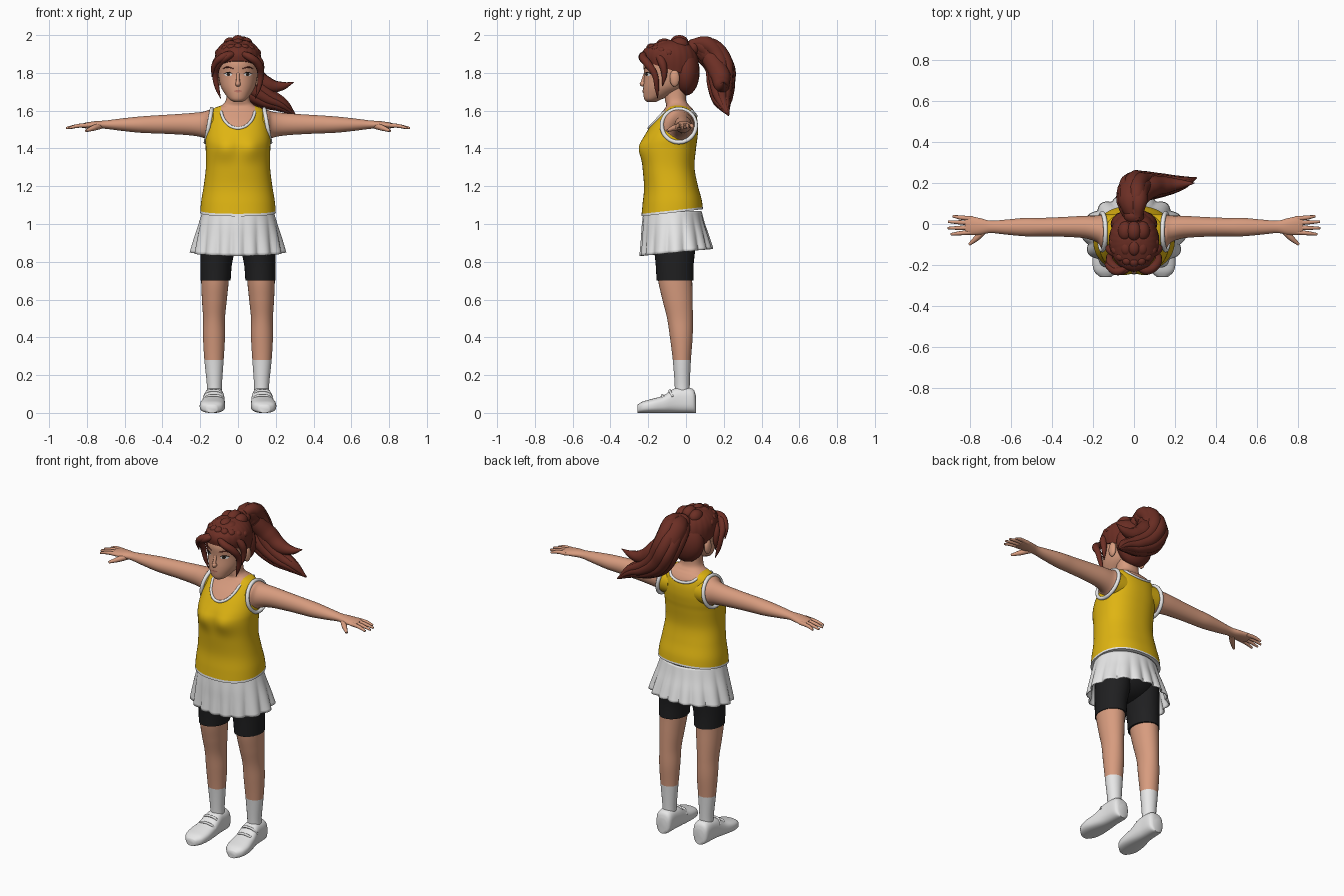
import bpy, bmesh, math
from math import sin, cos, pi, exp, sqrt
from mathutils import Vector
from mathutils.bvhtree import BVHTree

if "Cube" in bpy.data.objects:
    bpy.data.objects.remove(bpy.data.objects["Cube"])


def material(name, r, g, b):
    m = bpy.data.materials.new(name)
    m.use_nodes = True
    m.diffuse_color = (r, g, b, 1)
    m.node_tree.nodes["Principled BSDF"].inputs["Base Color"].default_value = (r, g, b, 1)
    return m


skin = material("skin", .68, .33, .21)
lip = material("lips", .5, .18, .13)
hair = material("auburn hair", .15, .028, .018)
yellow = material("yellow cloth", .74, .46, .006)
white = material("white cloth", .8, .8, .8)
black = material("black cloth", .014, .014, .015)
dark = material("dark eye", .03, .018, .012)


def finish(name, bm, mats, paint=None):
    bmesh.ops.recalc_face_normals(bm, faces=bm.faces)
    for f in bm.faces:
        f.material_index = paint(f.calc_center_median()) if paint else 0
    me = bpy.data.meshes.new(name)
    bm.to_mesh(me)
    bm.free()
    for m in mats:
        me.materials.append(m)
    me.shade_smooth()
    me.set_sharp_from_angle(angle=math.radians(55))
    ob = bpy.data.objects.new(name, me)
    bpy.context.collection.objects.link(ob)
    return ob


def refine(rows, steps):
    """Smoothly interpolate the cross-section rows."""
    out = []
    for i in range(len(rows) - 1):
        quad = [rows[max(i - 1, 0)], rows[i], rows[i + 1], rows[min(i + 2, len(rows) - 1)]]
        for k in range(steps):
            t = k / steps
            out.append([b + .5 * t * (c - a + t * (2*a - 5*b + 4*c - d + t * (3*(b - c) + d - a)))
                        for a, b, c, d in zip(*quad)])
    return out + [rows[-1]]


def loft(name, rows, mats, axis="z", n=32, power=2, steps=4, s=1, warp=None, paint=None, cap=True):
    """Rows are (position on axis, centre a, centre b, radius a, radius b)."""
    bm = bmesh.new()
    rings = []
    for t, a, b, ra, rb in refine(rows, steps):
        ring = []
        for i in range(n):
            c, d = cos(2 * pi * i / n), sin(2 * pi * i / n)
            u = a + ra * math.copysign(abs(c) ** (2 / power), c)
            v = b + rb * math.copysign(abs(d) ** (2 / power), d)
            p = Vector({"z": (u, v, t), "x": (t, u, v), "y": (u, t, v)}[axis])
            p = warp(p) if warp else p
            ring.append(bm.verts.new((p.x * s, p.y, p.z)))
        rings.append(ring)
    for lo, hi in zip(rings, rings[1:]):
        for i in range(n):
            j = (i + 1) % n
            bm.faces.new((lo[i], lo[j], hi[j], hi[i]))
    if cap:
        bm.faces.new(rings[0])
        bm.faces.new(rings[-1])
    return finish(name, bm, mats, paint)


def fb(rows):
    """Turn (height, front, back, half width) into loft rows."""
    return [(z, 0, (f + b) / 2, w, (b - f) / 2) for z, f, b, w in rows]


def tube(name, pts, radii, mat, s=1, cyclic=False):
    cu = bpy.data.curves.new(name, "CURVE")
    cu.dimensions = "3D"
    cu.bevel_depth, cu.bevel_resolution, cu.resolution_u = 1, 3, 6
    cu.use_fill_caps = True
    sp = cu.splines.new("BEZIER")
    sp.bezier_points.add(len(pts) - 1)
    for bp, p, r in zip(sp.bezier_points, pts, radii):
        bp.co = (p[0] * s, p[1], p[2])
        bp.radius = r
        bp.handle_left_type = bp.handle_right_type = "AUTO"
    sp.use_cyclic_u = cyclic
    cu.materials.append(mat)
    ob = bpy.data.objects.new(name, cu)
    bpy.context.collection.objects.link(ob)


def ball(name, loc, size, mat):
    bm = bmesh.new()
    bmesh.ops.create_uvsphere(bm, u_segments=24, v_segments=14, radius=1)
    for v in bm.verts:
        v.co = Vector([l + c * k for l, c, k in zip(loc, v.co, size)])
    finish(name, bm, [mat])


def surface(ob):
    tree = BVHTree.FromPolygons([v.co for v in ob.data.vertices], [p.vertices for p in ob.data.polygons])

    def hit(x, z, side=-1):
        p = tree.ray_cast(Vector((x, side, z)), Vector((0, -side, 0)))[0]
        return p.y if p else -.06
    return hit


# Torso with neck; shirt colour, neckline and hem are painted by position
def neckline(x, depth):
    return 1.612 - depth * sqrt(max(0, 1 - (x / .09) ** 2))


def torso_warp(p):
    p.z += .12 * (p.y + .07) * max(0, min(1, (1.3 - p.z) / .25))
    if p.y < -.1:
        p.y -= .02 * exp(-((abs(p.x) - .07) ** 2 + (p.z - 1.4) ** 2) / .0035)
    return p


def torso_paint(c):
    if abs(c.x) < .09 and c.z > neckline(c.x, .105 if c.y < -.05 else .04):
        return 0
    return 2 if c.z - .12 * (c.y + .07) < 1.073 else 1


torso = loft("torso_and_shirt", fb([
    (1.06, -.236, .09, .2), (1.12, -.23, .082, .195), (1.2, -.222, .062, .182), (1.3, -.23, .045, .17),
    (1.4, -.236, .053, .171), (1.45, -.225, .06, .172), (1.5, -.2, .064, .165), (1.55, -.165, .06, .155),
    (1.59, -.13, .047, .146), (1.615, -.11, .03, .122), (1.63, -.105, .015, .085), (1.66, -.112, 0, .063),
    (1.74, -.12, 0, .06)]), [skin, yellow, white], n=96, power=2.3, steps=7, warp=torso_warp, paint=torso_paint)
skin_y = surface(torso)
xs = [.088 * cos(pi * i / 12) for i in range(13)]
trim = [(x, skin_y(x, neckline(x, .105)), neckline(x, .105)) for x in xs]
trim += [(x, skin_y(x, neckline(x, .04), 1), neckline(x, .04)) for x in reversed(xs[1:-1])]
tube("neck_trim", trim, [.008] * len(trim), white, cyclic=True)


# Pleated skirt
def pleat(p):
    f = (1.07 - p.z) / .22
    dy = p.y + .055
    k = 1 + .09 * f * (abs(cos(8 * math.atan2(dy, p.x))) - .6)
    return Vector((p.x * k, dy * k - .055, p.z + .1 * dy * f))


skirt = loft("skirt", fb([(1.07, -.225, .082, .188), (1, -.232, .098, .207), (.93, -.235, .118, .227),
                          (.85, -.24, .138, .247)]), [white], n=160, warp=pleat, cap=False)
solid = skirt.modifiers.new("thickness", "SOLIDIFY")
solid.thickness = .008
ball("hips", (0, -.06, .96), (.18, .13, .12), black)

# Head and face details laid onto its surface
head = loft("head", fb([
    (1.645, -.205, -.16, .02), (1.66, -.22, -.13, .045), (1.69, -.226, -.06, .07), (1.73, -.226, 0, .092),
    (1.79, -.221, .03, .104), (1.85, -.225, .04, .108), (1.9, -.205, .035, .1), (1.94, -.15, 0, .07),
    (1.955, -.1, -.05, .03)]), [skin], n=64, steps=6)
face_y = surface(head)


def decal(name, x, z, rx, rz, mat, lift):
    bm = bmesh.new()
    bmesh.ops.create_circle(bm, cap_ends=True, cap_tris=True, segments=20, radius=1)
    for v in bm.verts:
        px, pz = x + v.co.x * rx, z + v.co.y * rz
        v.co = (px, face_y(px, pz) - lift, pz)
    finish(name, bm, [mat])


ball("nose", (0, -.226, 1.742), (.014, .019, .015), skin)
tube("nose_bridge", [(0, -.215, 1.8), (0, -.224, 1.77), (0, -.23, 1.746)], [.008, .009, .011], skin)
decal("mouth", 0, 1.703, .022, .006, lip, .003)
for s, side in ((1, "left"), (-1, "right")):
    decal(side + "_eye_white", s * .052, 1.792, .02, .009, white, .002)
    decal(side + "_iris", s * .051, 1.792, .009, .009, dark, .004)
    lash = [(x, face_y(x, z) - .002, z) for x, z in ((.03, 1.795), (.05, 1.803), (.075, 1.795))]
    tube(side + "_lashes", lash, [.001, .003, .001], dark, s)
    brow = [(x, face_y(x, z) - .001, z) for x, z in ((.025, 1.823), (.055, 1.83), (.083, 1.82))]
    tube(side + "_brow", brow, [.002, .004, .001], hair, s)
    ball(side + "_ear", (s * .106, -.06, 1.772), (.016, .026, .045), skin)


# Hair cap with combed ridges, raised above the forehead
def comb(p):
    a = math.atan2(p.y + .09, p.x)
    k = 1 + .012 * abs(sin(11 * a))
    z = p.z - (p.y + .03) * .32 * (1.97 - p.z) / .17
    return Vector((p.x * k, (p.y + .09) * k - .09, z))


loft("hair_cap", fb([(1.8, -.228, .06, .113), (1.85, -.232, .066, .12), (1.9, -.22, .06, .117),
                     (1.94, -.185, .04, .096), (1.965, -.14, 0, .065), (1.975, -.1, -.05, .03)]),
     [hair], n=110, warp=comb)
ball("back_hair", (0, 0, 1.805), (.114, .072, .125), hair)
ball("hair_tie", (0, .04, 1.935), (.05, .04, .045), hair)

# Braided crown and knot
for i in range(9):
    a = pi * (i + .5) / 9
    ball("braid_segment", (.1 * cos(a), -.07 - .115 * sin(a), 1.9 + .035 * sin(a)), (.024, .024, .021), hair)
for i in (-1, 0, 1):
    ball("crown_knot", (i * .042, -.035, 1.962 - abs(i) * .012), (.036, .048, .038), hair)
    ball("crown_front", (i * .038, -.115, 1.957 - abs(i) * .01), (.03, .04, .025), hair)

# Fringe and side locks
for s, side in ((1, "left"), (-1, "right")):
    tube(side + "_fringe", [(.01, -.205, 1.905), (.06, -.228, 1.885), (.107, -.2, 1.845), (.12, -.165, 1.79),
                            (.11, -.155, 1.72), (.092, -.15, 1.665)], [.012, .021, .022, .017, .012, .002], hair, s)
    tube(side + "_temple_lock", [(.08, -.15, 1.9), (.116, -.125, 1.85), (.12, -.115, 1.79), (.112, -.125, 1.73)],
         [.02, .022, .015, .002], hair, s)
tube("swept_lock", [(-.02, -.2, 1.91), (-.08, -.232, 1.885), (-.125, -.205, 1.84), (-.138, -.18, 1.78)],
     [.012, .02, .016, .002], hair)

# Ponytail made from a bundle of locks
path = [(0, .03, 1.94), (-.01, .11, 1.92), (0, .175, 1.84), (.05, .185, 1.74), (.14, .19, 1.67),
        (.23, .2, 1.63), (.305, .225, 1.575)]
girth = [.045, .085, .087, .08, .062, .038, .004]
tube("ponytail_core", path, [g * .8 for g in girth], hair)
for i in range(8):
    a = 2 * pi * i / 8
    off = Vector((.7 * cos(a), .8 * sin(a), .7 * cos(a))) * .55
    tube("ponytail_lock", [Vector(p) + off * g for p, g in zip(path, girth)], [g * .5 for g in girth], hair)
tube("ponytail_upper_tip", [(.02, .13, 1.88), (.08, .18, 1.79), (.16, .19, 1.735), (.23, .195, 1.73),
                            (.295, .2, 1.75)], [.05, .055, .042, .024, .002], hair)

# Limbs
for s, side in ((1, "left"), (-1, "right")):
    loft(side + "_arm", [
        (.09, -.035, 1.52, .085, .08), (.15, -.038, 1.522, .086, .083), (.18, -.025, 1.525, .066, .07),
        (.24, -.015, 1.528, .055, .06), (.35, -.014, 1.528, .048, .052), (.45, -.015, 1.527, .045, .047),
        (.53, -.015, 1.526, .045, .042), (.63, -.015, 1.526, .036, .031), (.7, -.014, 1.526, .03, .022),
        (.75, -.012, 1.525, .04, .02), (.8, -.008, 1.522, .046, .016), (.825, -.006, 1.52, .042, .011)],
        [skin, yellow], "x", s=s, paint=lambda c: 1 if abs(c.x) < .146 else 0)
    ring = []
    for i in range(16):
        a = 2 * pi * i / 16
        ring.append((.155 - .016 * sin(a), -.038 + .09 * cos(a), 1.521 + .088 * sin(a)))
    tube(side + "_armhole_trim", ring, [.011] * 16, white, s, True)
    # Fingers spread from the palm, thumb to the front
    for y0, y1, x1 in ((-.04, -.05, .895), (-.018, -.02, .91), (.005, .011, .908), (.026, .038, .885)):
        tube(side + "_finger", [(.79, y0, 1.522), (.85, (y0 + y1) / 2, 1.519), (x1, y1, 1.508)],
             [.012, .0105, .006], skin, s)
    tube(side + "_thumb", [(.73, -.025, 1.52), (.765, -.065, 1.508), (.805, -.1, 1.493)], [.018, .015, .007], skin, s)

    loft(side + "_leg", [
        (.08, .125, -.02, .04, .04), (.15, .125, -.02, .04, .04), (.28, .127, -.022, .051, .048),
        (.4, .127, -.025, .058, .06), (.5, .127, -.032, .058, .068), (.6, .125, -.045, .066, .08),
        (.7, .122, -.057, .073, .09), (.8, .12, -.06, .076, .094)],
        [skin, white], s=s, steps=12, paint=lambda c: 1 if c.z < .28 else 0)
    loft(side + "_shorts", [(.7, .119, -.058, .08, .098), (.78, .116, -.06, .083, .1), (.88, .106, -.06, .09, .11),
                            (1, .1, -.06, .085, .115)], [black], s=s)
    shoe = ((.052, .125, .03, .09), (.035, .125, .048, .128), (-.03, .126, .052, .135), (-.07, .127, .056, .125),
            (-.12, .131, .062, .092), (-.18, .136, .067, .074), (-.23, .138, .057, .06), (-.258, .139, .028, .042))
    loft(side + "_shoe", [(y, x, h / 2, w, h / 2) for y, x, w, h in shoe], [white], "y", power=2.7, s=s)
    # Straps across the instep
    for y, z, w in ((-.085, .118, .05), (-.125, .092, .053)):
        tube(side + "_shoe_strap", [(.129 - w, y + .015, z * .72), (.129 - w * .6, y, z - .004), (.129, y, z),
                                    (.129 + w * .6, y, z - .004), (.129 + w, y + .015, z * .72)],
             [.007] * 5, white, s)
